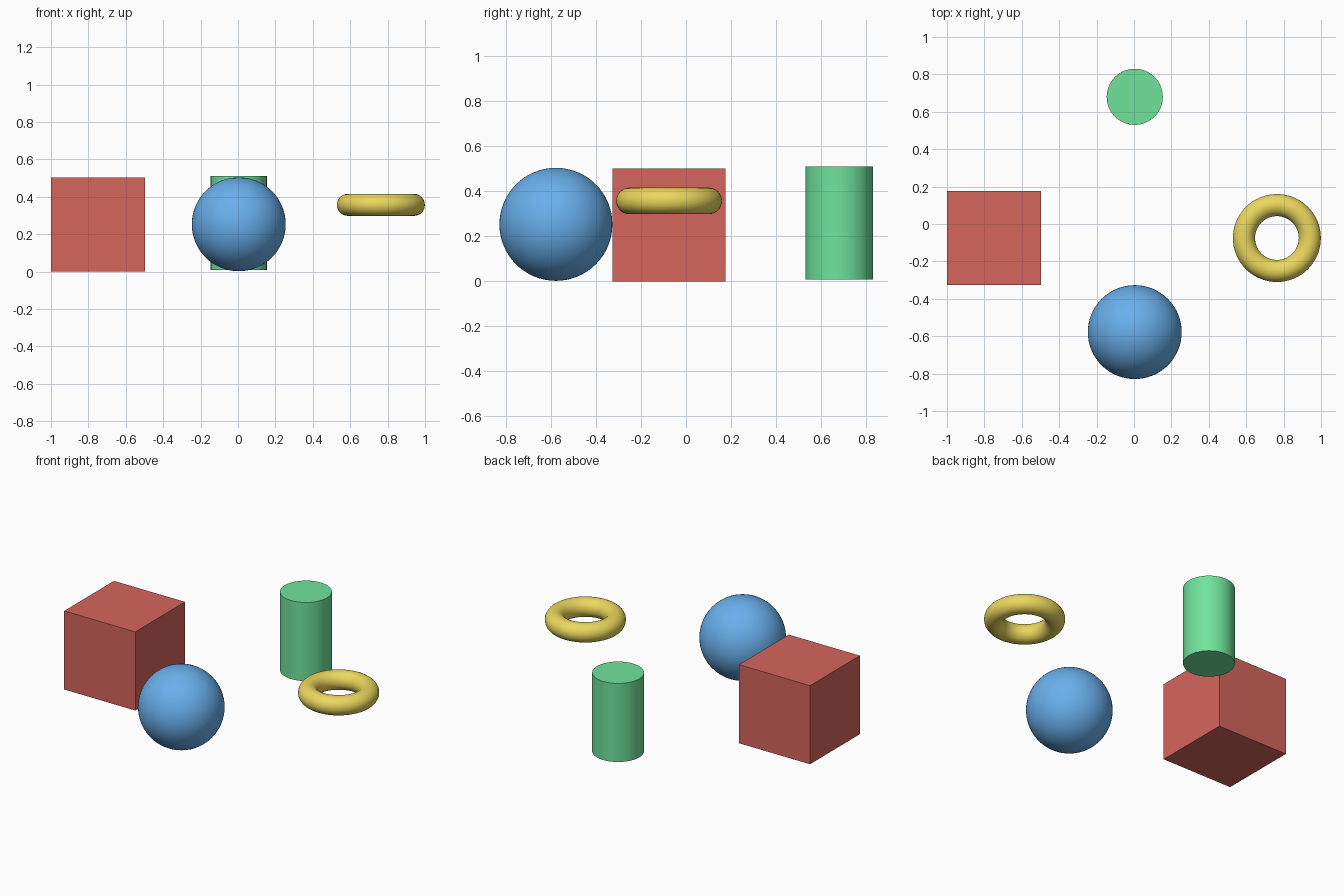
import bpy
import math

if "Cube" in bpy.data.objects:
    bpy.data.objects.remove(bpy.data.objects["Cube"])


def finish(name, color, smooth=True):
    """Name the active object, colour it and set its shading."""
    obj = bpy.context.object
    obj.name = name
    mat = bpy.data.materials.new(name + "_color")
    mat.diffuse_color = (*color, 1.0)
    mat.use_nodes = True
    mat.node_tree.nodes["Principled BSDF"].inputs["Base Color"].default_value = mat.diffuse_color
    obj.data.materials.append(mat)
    if smooth:
        bpy.ops.object.shade_smooth_by_angle(angle=math.radians(30))
    return obj


# red cube on the left
bpy.ops.mesh.primitive_cube_add(size=0.502, location=(-0.749, -0.075, 0.251))
finish("cube", (0.67, 0.13, 0.11), smooth=False)

# blue ball at the front
bpy.ops.mesh.primitive_uv_sphere_add(segments=64, ring_count=32, radius=0.251,
                                     location=(0.004, -0.578, 0.253))
finish("ball", (0.14, 0.43, 0.84))

# green upright cylinder at the back
bpy.ops.mesh.primitive_cylinder_add(vertices=64, radius=0.15, depth=0.502,
                                    location=(0.004, 0.68, 0.259))
finish("cylinder", (0.16, 0.77, 0.33))

# yellow ring floating on the right
bpy.ops.mesh.primitive_torus_add(major_radius=0.176, minor_radius=0.059,
                                 major_segments=64, minor_segments=32,
                                 location=(0.764, -0.075, 0.357))
finish("ring", (0.83, 0.68, 0.11))
